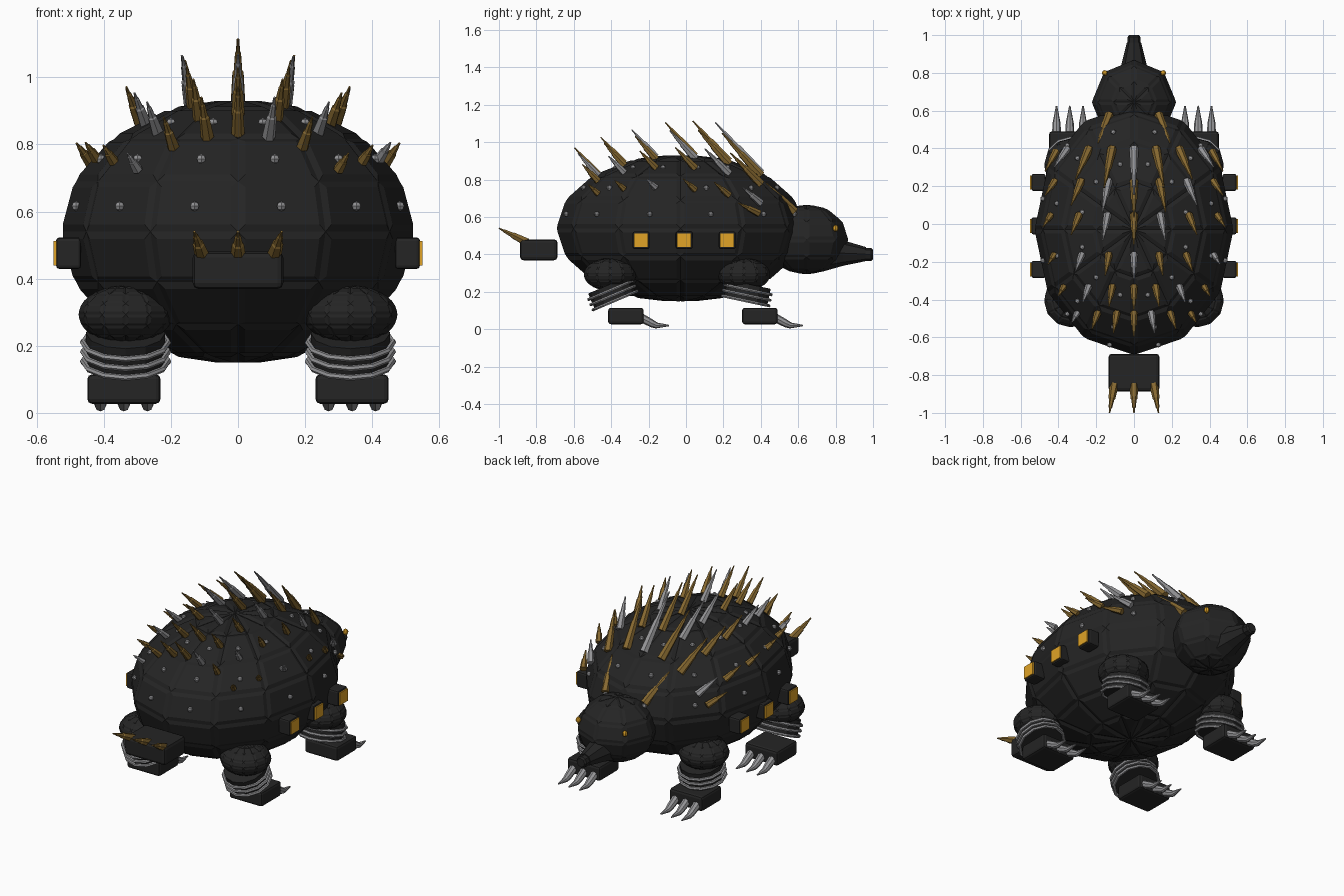
import bpy, bmesh, math
from mathutils import Vector, Matrix

if "Cube" in bpy.data.objects:
    bpy.data.objects.remove(bpy.data.objects["Cube"], do_unlink=True)


def material(name, r, g, b):
    m = bpy.data.materials.new(name)
    m.use_nodes = True
    m.diffuse_color = (r, g, b, 1)
    m.node_tree.nodes["Principled BSDF"].inputs["Base Color"].default_value = (r, g, b, 1)
    return m


BLACK = material("black armour", .018, .018, .018)
GOLD = material("bright gold", .75, .37, .02)
BRONZE = material("bronze", .24, .14, .03)
STEEL = material("steel", .3, .3, .31)


def finish(bm, name, mat):
    bmesh.ops.recalc_face_normals(bm, faces=bm.faces[:])
    mesh = bpy.data.meshes.new(name)
    bm.to_mesh(mesh)
    bm.free()
    mesh.materials.append(mat)
    ob = bpy.data.objects.new(name, mesh)
    bpy.context.collection.objects.link(ob)
    return ob


def ball(name, centre, radii, mat, segs=8, rings=6, groove=0, depth=0):
    """Faceted ellipsoid, optionally split into raised panels."""
    bm = bmesh.new()
    bmesh.ops.create_uvsphere(bm, u_segments=segs, v_segments=rings, radius=1)
    bmesh.ops.transform(bm, verts=bm.verts[:],
                        matrix=Matrix.Translation(centre) @ Matrix.Diagonal((*radii, 1)))
    if groove:
        bmesh.ops.inset_individual(bm, faces=bm.faces[:], thickness=groove,
                                   depth=depth, use_even_offset=True)
    return finish(bm, name, mat)


def box(name, centre, size, mat, bevel=0):
    bm = bmesh.new()
    bmesh.ops.create_cube(bm, size=1)
    bmesh.ops.transform(bm, verts=bm.verts[:],
                        matrix=Matrix.Translation(centre) @ Matrix.Diagonal((*size, 1)))
    if bevel:
        bmesh.ops.bevel(bm, geom=bm.edges[:], offset=bevel, segments=2,
                        profile=.5, affect='EDGES')
    return finish(bm, name, mat)


def loft(name, sections, mat, sides=8):
    """Skin rings given as (point, radius) along a path."""
    bm = bmesh.new()
    pts = [Vector(p) for p, r in sections]
    turn = (pts[-1] - pts[0]).to_track_quat('Z', 'Y')
    rings = []
    for p, (_, r) in zip(pts, sections):
        rings.append([bm.verts.new(p + turn @ Vector((
            r * math.cos(math.tau * k / sides), r * math.sin(math.tau * k / sides), 0)))
            for k in range(sides)])
    for a, b in zip(rings, rings[1:]):
        for k in range(sides):
            j = (k + 1) % sides
            bm.faces.new((a[k], a[j], b[j], b[k]))
    bm.faces.new(rings[0])
    bm.faces.new(rings[-1])
    return finish(bm, name, mat)


def spike(name, base, tip, radius, mat):
    base, tip = Vector(base), Vector(tip)
    profile = [(0, 1), (.5, .75), (.53, .58), (.8, .4), (.83, .28), (1, .16)]
    return loft(name, [(base.lerp(tip, t), radius * r) for t, r in profile], mat, 6)


def ring(name, centre, major, minor, tilt, mat, segs=12, sides=6):
    """Torus tilted about the x axis."""
    bm = bmesh.new()
    place = Matrix.Translation(centre) @ Matrix.Rotation(tilt, 4, 'X')
    grid = []
    for i in range(segs):
        a = math.tau * i / segs
        row = []
        for j in range(sides):
            b = math.tau * j / sides
            r = major + minor * math.cos(b)
            row.append(bm.verts.new(place @ Vector(
                (r * math.cos(a), r * math.sin(a), minor * math.sin(b)))))
        grid.append(row)
    for i in range(segs):
        for j in range(sides):
            n, m = (i + 1) % segs, (j + 1) % sides
            bm.faces.new((grid[i][j], grid[n][j], grid[n][m], grid[i][m]))
    return finish(bm, name, mat)


# Shell
CY, CZ = -.03, .54
RX, RY, RZ = .522, .66, .39
ball("shell", (0, CY, CZ), (RX, RY, RZ), BLACK, 12, 8, .02, .01)

# Rivets at the panel centres of the upper shell
for lat in (11.25, 33.75, 56.25):
    for k in range(12):
        a, t = math.radians(30 * k + 15), math.radians(lat)
        p = (RX * .975 * math.cos(t) * math.cos(a),
             CY + RY * .975 * math.cos(t) * math.sin(a), CZ + RZ * math.sin(t))
        ball("rivet", p, (.015, .015, .015), STEEL, 6, 4)

# Back spikes: rows run from head to tail, columns from the spine outwards
rows = [(.4, 1), (.23, .8), (.05, .66), (-.16, .54), (-.33, .52), (-.47, .52)]
columns = [(0, .27, .025), (17, .23, .025), (37, .18, .024), (63, .11, .021)]
for i, (y, scale) in enumerate(rows):
    s = math.sqrt(1 - ((y - CY) / RY) ** 2)
    for j, (angle, height, radius) in enumerate(columns):
        a = math.radians(angle * (1 - .04 * i))
        lean = a * .62
        for side in ((1, -1) if j else (1,)):
            base = Vector((side * RX * s * math.sin(a), y, CZ + RZ * s * math.cos(a)))
            h = height * scale
            tip = base + Vector((side * h * math.sin(lean), -.9 * h, h * math.cos(lean)))
            steel = (i + j + (side < 0) * (i % 2)) % 3 == 0
            spike("back_spike", base, tip, radius * (.6 + .4 * scale),
                  STEEL if steel else BRONZE)
for side in (1, -1):
    spike("neck_spike", (side * .13, .58, .63), (side * .19, .43, .78), .024, BRONZE)
    spike("shoulder_spike", (side * .41, .39, .62), (side * .47, .28, .675), .02, BRONZE)

# Head, snout and eyes
ball("head", (0, .645, .48), (.222, .222, .185), BLACK, 8, 6, .014, .006)
loft("snout", [((0, .74, .41), .1), ((0, .84, .407), .068), ((0, .96, .402), .038)], BLACK)
loft("nose", [((0, .95, .4), .03), ((0, .96, .4), .034),
              ((0, .99, .4), .034), ((0, 1, .4), .026)], BLACK)
for side in (1, -1):
    ball("eye", (side * .155, .8, .54), (.015, .015, .018), GOLD)

# Tail block with spikes
box("tail_block", (0, -.787, .425), (.27, .2, .112), BLACK, .018)
for k in (-1, 0, 1):
    spike("tail_spike", (k * .105, -.85, .465), (k * .13, -1, .54), .024, BRONZE)

# Side boxes with lit plates
for side in (1, -1):
    for y in (-.24, -.01, .22):
        box("side_box", (side * .505, y, .476), (.075, .09, .094), BLACK, .01)
        box("side_light", (side * .545, y, .476), (.0095, .074, .074), GOLD)

# Legs
for label, ball_y, tilt in (("front", .31, -12), ("rear", -.406, 23)):
    t = math.radians(tilt)
    axis = Vector((0, -math.sin(t), math.cos(t)))
    foot_y = ball_y + .1
    for side in (1, -1):
        x = side * .335
        ball(label + "_hip", (x, ball_y, .293), (.14, .14, .085), BLACK, 12, 8, .008, .004)
        mid = Vector((x, ball_y + .015, .182))
        loft(label + "_shin", [(mid - axis * .03, .118), (mid + axis * .06, .118)], BLACK, 12)
        for d in (-.03, 0, .03):
            ring(label + "_leg_ring", mid + axis * d, .127, .009, t, STEEL)
        box(label + "_foot", (side * .34, foot_y - .015, .071), (.218, .19, .088), BLACK, .014)
        for k in (-1, 0, 1):
            cx = side * .34 + k * .07
            tip_y = foot_y + .07
            loft(label + "_claw", [((cx, tip_y, .06), .024), ((cx, tip_y + .055, .031), .021),
                                   ((cx, tip_y + .08, .02), .016),
                                   ((cx, tip_y + .145, .02), .004)], STEEL, 8)
